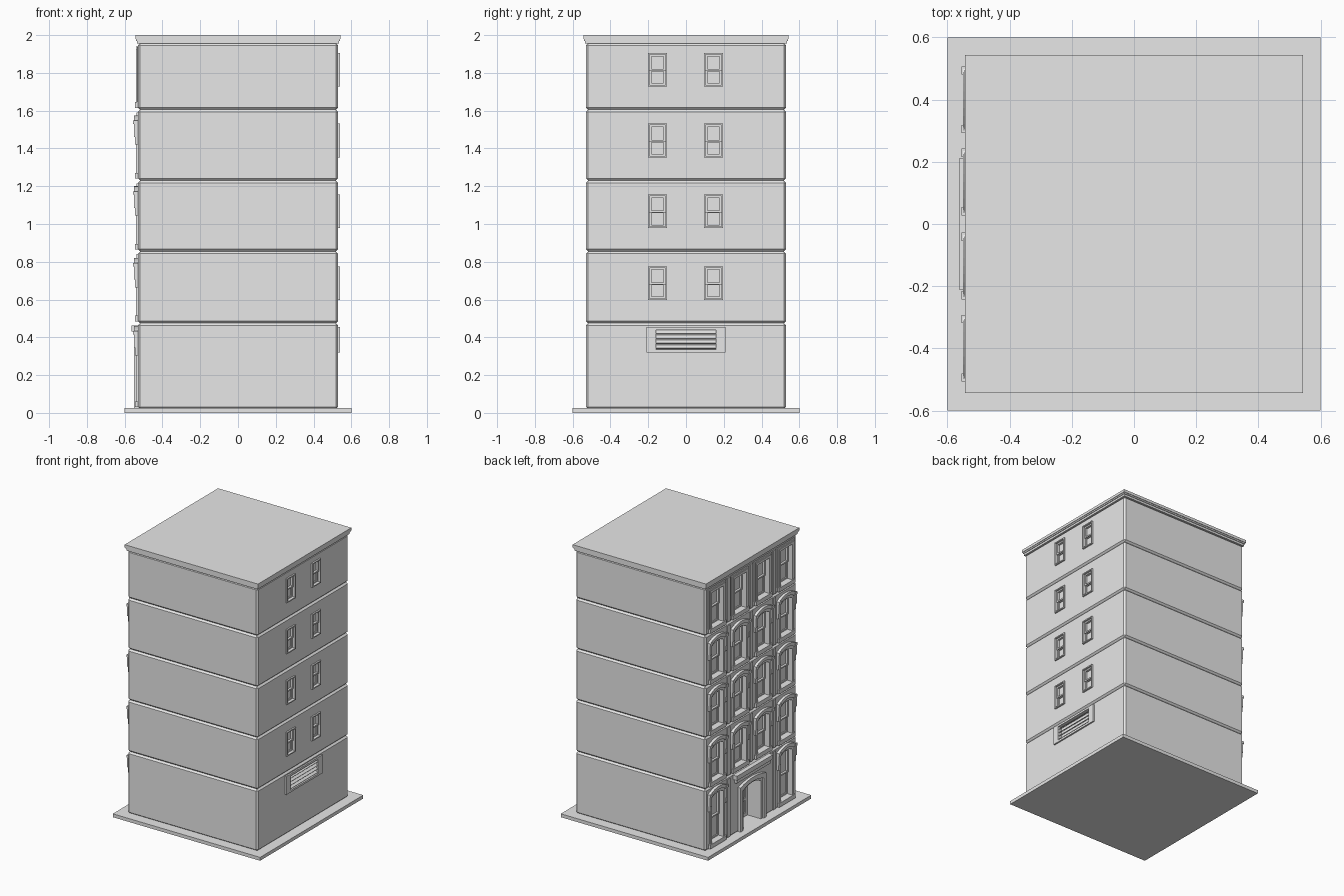
import bpy, bmesh, math
from mathutils import Matrix, Vector

if "Cube" in bpy.data.objects:
    bpy.data.objects.remove(bpy.data.objects["Cube"], do_unlink=True)

stone = bpy.data.materials.new("grey_stone")
stone.use_nodes = True
stone.diffuse_color = (0.8, 0.8, 0.8, 1)
stone.node_tree.nodes["Principled BSDF"].inputs["Base Color"].default_value = (0.8, 0.8, 0.8, 1)

W = 0.53          # half width of the walls
LEVELS = [0.02, 0.475, 0.855, 1.23, 1.605, 1.957]
COLUMNS = [-0.4, -0.135, 0.135, 0.4]


def finish(name, bm):
    bmesh.ops.recalc_face_normals(bm, faces=bm.faces[:])
    mesh = bpy.data.meshes.new(name)
    bm.to_mesh(mesh)
    bm.free()
    mesh.materials.append(stone)
    ob = bpy.data.objects.new(name, mesh)
    bpy.context.scene.collection.objects.link(ob)
    return ob


def add_box(bm, x, y, z):
    size = Vector((x[1] - x[0], y[1] - y[0], z[1] - z[0]))
    mid = Vector((sum(x) / 2, sum(y) / 2, sum(z) / 2))
    bmesh.ops.create_cube(bm, size=1, matrix=Matrix.Translation(mid) @ Matrix.Diagonal(size).to_4x4())


def box(name, x, y, z, bevel=0):
    bm = bmesh.new()
    add_box(bm, x, y, z)
    if bevel:
        bmesh.ops.bevel(bm, geom=bm.edges[:], offset=bevel, segments=1, affect='EDGES')
    return finish(name, bm)


def arch(yc, hw, spring, rise):
    # points along a shallow arch, or a straight head when rise is zero
    n = 8 if rise else 1
    steps = [-1 + 2 * i / n for i in range(n + 1)]
    return [(yc + hw * t, spring + rise * (1 - t * t)) for t in steps]


def add_prism(bm, pts, x):
    face = bm.faces.new([bm.verts.new((x[0], y, z)) for y, z in pts])
    ext = bmesh.ops.extrude_face_region(bm, geom=[face])["geom"]
    moved = [v for v in ext if isinstance(v, bmesh.types.BMVert)]
    bmesh.ops.translate(bm, verts=moved, vec=(x[1] - x[0], 0, 0))


def add_opening(bm, yc, hw, z0, spring, rise, x):
    add_prism(bm, [(yc - hw, z0)] + arch(yc, hw, spring, rise) + [(yc + hw, z0)], x)


def band(name, yc, hw, z0, spring, rise, t, x):
    # two legs joined by an arched or straight head
    outer = [(yc - hw, z0)] + arch(yc, hw, spring, rise) + [(yc + hw, z0)]
    inner = [(yc - hw + t, z0)] + arch(yc, hw - t, spring - t, rise) + [(yc + hw - t, z0)]
    bm = bmesh.new()
    add_prism(bm, outer + inner[::-1], x)
    return finish(name, bm)


def rect_frame(name, yc, hw, z, side, rail, x):
    bm = bmesh.new()
    for s in (-1, 1):
        add_box(bm, x, sorted((yc + s * hw, yc + s * (hw - side))), z)
    span = (yc - hw + side, yc + hw - side)
    add_box(bm, x, span, (z[0], z[0] + rail))
    add_box(bm, x, span, (z[1] - rail, z[1]))
    return finish(name, bm)


def sashes(name, yc, hw, z0, z1, x_pane, out):
    # upper sash sits proud of the lower one
    mid = (z0 + z1) / 2
    for part, z, depth in (("lower", (z0, mid), 0.008), ("upper", (mid - 0.006, z1), 0.016)):
        x = sorted((x_pane, x_pane + out * depth))
        rect_frame(f"{name}_{part}_sash", yc, hw, z, 0.01, 0.01, x)


def carve(ob, cutter):
    mod = ob.modifiers.new("openings", 'BOOLEAN')
    mod.operation = 'DIFFERENCE'
    mod.solver = 'EXACT'
    mod.object = cutter
    cutter.hide_render = True
    deps = bpy.context.evaluated_depsgraph_get()
    ob.data = bpy.data.meshes.new_from_object(ob.evaluated_get(deps))
    ob.modifiers.clear()
    bpy.data.objects.remove(cutter, do_unlink=True)


# Pavement slab
box("pavement_slab", (-0.6, 0.6), (-0.6, 0.6), (0, 0.025))

# Cornice, stepped outwards to the roof
for i, (half, z) in enumerate([(0.52, (1.945, 1.96)), (0.534, (1.955, 1.97)),
                               (0.539, (1.97, 1.98)), (0.543, (1.98, 2.0))]):
    box(f"cornice_step_{i + 1}", (-half, half), (-half, half), z)

for i in range(5):
    base, top = LEVELS[i], LEVELS[i + 1]
    tag = f"floor_{i + 1}"
    ground, attic = i == 0, i == 4
    block = box(f"{tag}_walls", (-W, W), (-W, W), (base, top), 0.012)
    cut = bmesh.new()

    # Street facade windows
    ref = 0.115 if ground else base
    sill = 0.06 if ground else base + 0.04
    spring, rise = (1.925, 0) if attic else (ref + 0.3, 0.02)
    for c, y in enumerate(COLUMNS):
        if ground and abs(y) < 0.3:
            continue
        name = f"{tag}_street_window_{c + 1}"
        add_opening(cut, y, 0.067, sill, spring - 0.018, rise, (-0.6, -0.49))
        band(f"{name}_casing", y, 0.085, sill, spring, rise, 0.018, (-0.54, -0.515))
        sashes(name, y, 0.067, sill, spring - 0.018, -0.49, -1)
        box(f"{name}_sill", (-0.545, -0.5), (y - 0.095, y + 0.095), (sill - 0.03, sill))
        if attic:
            band(f"{name}_surround", y, 0.1, sill, spring + 0.012, 0, 0.016, (-0.536, -0.52))
            continue
        # Arched hood with dropped ends on small brackets
        band(f"{name}_hood", y, 0.105, ref + 0.23, ref + 0.315, 0.03, 0.022, (-0.55, -0.52))
        for side, s in (("right", -1), ("left", 1)):
            mid = y + s * 0.094
            box(f"{name}_{side}_bracket", (-0.545, -0.52), (mid - 0.008, mid + 0.008), (ref + 0.19, ref + 0.23))
            box(f"{name}_{side}_cap", (-0.555, -0.52), (mid - 0.013, mid + 0.013), (ref + 0.3, ref + 0.318))

    # Narrow pilasters between the bays
    for y in (-0.267, 0.267) if ground else (-0.267, 0, 0.267):
        box(f"{tag}_pilaster", (-0.537, -0.52), (y - 0.015, y + 0.015), (base + 0.012, top - 0.015))

    if ground:
        # Entrance recess with stepped surround and canopy
        add_opening(cut, 0, 0.1, 0, 0.31, 0.025, (-0.6, -0.42))
        band("door_outer_surround", 0, 0.15, 0.025, 0.35, 0.025, 0.03, (-0.55, -0.515))
        band("door_inner_surround", 0, 0.122, 0.025, 0.33, 0.025, 0.022, (-0.54, -0.515))
        box("door_canopy_lower", (-0.55, -0.515), (-0.195, 0.195), (0.4, 0.43))
        box("door_canopy_upper", (-0.563, -0.515), (-0.21, 0.21), (0.43, 0.463))
        rect_frame("door_leaf_frame", 0, 0.1, (0.025, 0.31), 0.02, 0.025, (-0.43, -0.415))
        box("door_middle_rail", (-0.43, -0.415), (-0.09, 0.09), (0.14, 0.16))
        # Service vent on the rear wall
        add_box(cut, (0.51, 0.6), (-0.16, 0.16), (0.335, 0.44))
        rect_frame("vent_frame", 0, 0.21, (0.32, 0.455), 0.05, 0.015, (0.52, 0.541))
        for k in range(4):
            z = 0.349 + k * 0.026
            bm = bmesh.new()
            add_box(bm, (-0.013, 0.013), (-0.16, 0.16), (-0.003, 0.003))
            bmesh.ops.rotate(bm, verts=bm.verts[:], matrix=Matrix.Rotation(math.radians(40), 3, 'Y'))
            bmesh.ops.translate(bm, verts=bm.verts[:], vec=(0.525, 0, z))
            finish(f"vent_slat_{k + 1}", bm)
    else:
        # Small rear windows
        z0 = base + 0.123
        for side, y in (("right", -0.15), ("left", 0.145)):
            name = f"{tag}_rear_{side}_window"
            add_box(cut, (0.512, 0.6), (y - 0.042, y + 0.042), (z0 + 0.008, z0 + 0.17))
            rect_frame(f"{name}_frame", y, 0.05, (z0, z0 + 0.178), 0.008, 0.008, (0.515, 0.541))
            sashes(name, y, 0.042, z0 + 0.008, z0 + 0.17, 0.512, 1)

    carve(block, finish(f"{tag}_cutter", cut))
